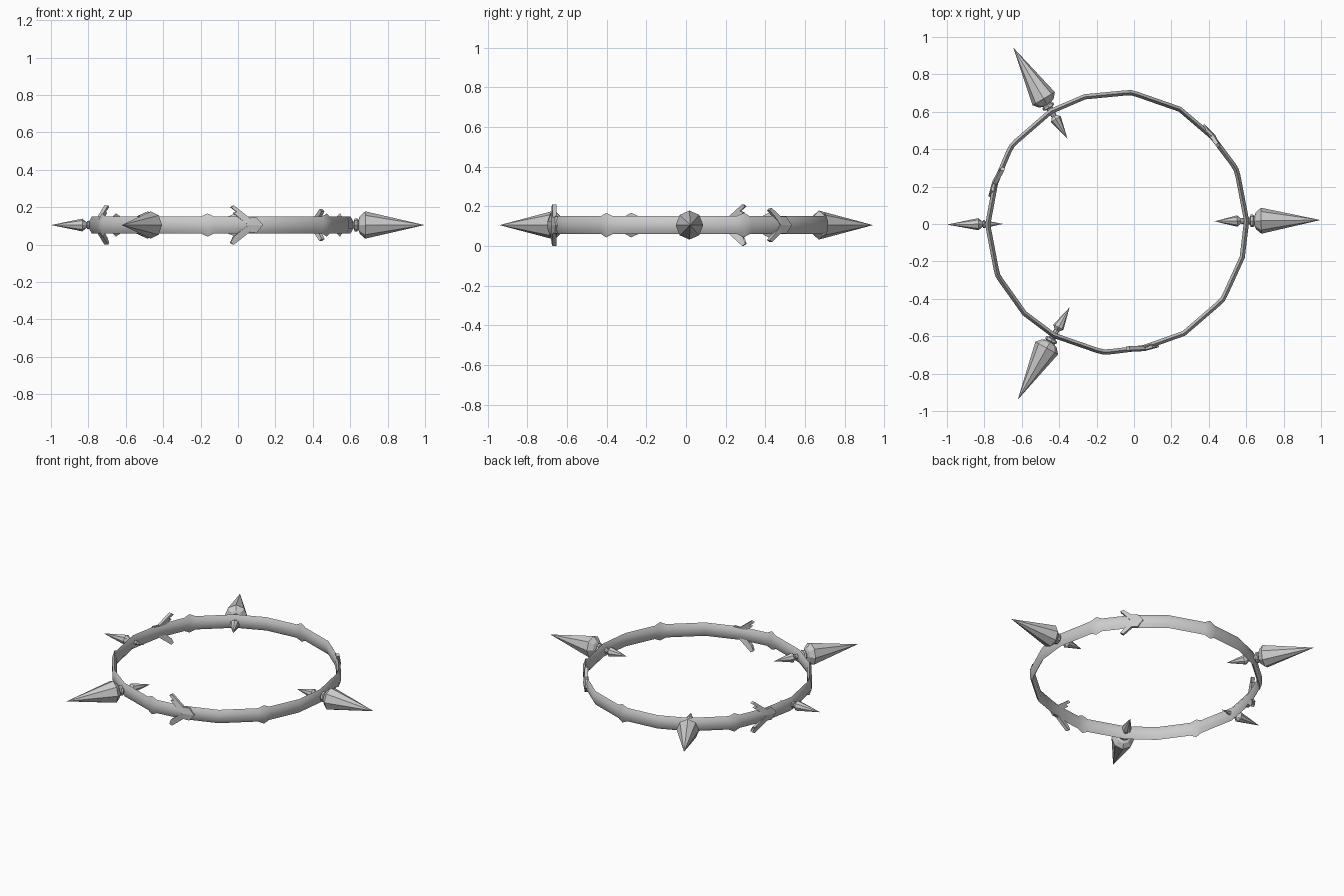
import bpy, bmesh
from math import radians, cos, sin, pi, sqrt

if "Cube" in bpy.data.objects:
    bpy.data.objects.remove(bpy.data.objects["Cube"])

CENTRE = (-0.09, 0.008, 0.105)   # ring centre
TURN = 0.7                       # slight twist of the three-fold layout, degrees


def finish(name, bm, angle=None):
    bmesh.ops.recalc_face_normals(bm, faces=bm.faces[:])
    mesh = bpy.data.meshes.new(name)
    bm.to_mesh(mesh)
    bm.free()
    obj = bpy.data.objects.new(name, mesh)
    bpy.context.collection.objects.link(obj)
    obj.location = CENTRE
    if angle:
        bpy.context.view_layer.objects.active = obj
        obj.select_set(True)
        bpy.ops.object.shade_smooth_by_angle(angle=radians(angle))
        obj.select_set(False)
    return obj


def band():
    """Uneven band with thin edges that rise to small barbs."""
    # angle, outer radius, half height; repeated three times
    third = [(0.7, .706, .045), (21, .706, .045), (24, .710, .062),
             (27, .706, .045), (42, .698, .045), (61, .706, .045),
             (81, .707, .045), (84, .712, .062), (87, .707, .045),
             (104.5, .708, .045)]
    bm = bmesh.new()
    loops = []
    for k in range(3):
        for a, r, h in third:
            t = radians(a + 120 * k)
            section = ((r, -.02), (r, .02), (r - .014, h),
                       (r - .028, .02), (r - .028, -.02), (r - .014, -h))
            loops.append([bm.verts.new((q * cos(t), q * sin(t), z)) for q, z in section])
    for i, a in enumerate(loops):
        b = loops[(i + 1) % len(loops)]
        for j in range(6):
            bm.faces.new((a[j], b[j], b[(j + 1) % 6], a[(j + 1) % 6]))
    finish("ring_band", bm, 40)


def spike(name, profile, angle, sides=8, wide=0.95):
    """Lathe (distance, radius) pairs around a radial axis."""
    bm = bmesh.new()
    rings = []
    for d, r in profile:
        if r == 0:
            rings.append([bm.verts.new((d, 0, 0))])
        else:
            rings.append([bm.verts.new((d, wide * r * sin(2 * pi * i / sides),
                                        r * cos(2 * pi * i / sides))) for i in range(sides)])
    for a, b in zip(rings, rings[1:]):
        for i in range(sides):
            j = (i + 1) % sides
            if len(a) == 1:
                bm.faces.new((a[0], b[i], b[j]))
            elif len(b) == 1:
                bm.faces.new((a[i], b[0], a[j]))
            else:
                bm.faces.new((a[i], b[i], b[j], a[j]))
    finish(name, bm).rotation_euler.z = radians(angle)


# Upper edge of a chevron, from notch to front shoulder: (along ring, height)
LONG = [(-.045, .035), (-.08, .065), (-.06, .070), (-.092, .095), (-.075, .105),
        (.008, .038), (.045, .043)]
SHORT = [(-.035, .045), (-.062, .075), (-.045, .085), (.008, .042), (.045, .043)]


def arrow_plate(name, edge, angle):
    """Chevron hugging the outer face of the band, prongs leaning inward."""
    pts = [(0, 0)] + edge + [(.08, 0)] + [(u, -z) for u, z in reversed(edge)]
    mid = len(edge) + 1
    bm = bmesh.new()

    def skin(r):
        return [bm.verts.new((sqrt(r * r - u * u) - .17 * abs(z), u, z)) for u, z in pts]

    outer, inner = skin(.703), skin(.682)
    for s in (outer, inner):                     # two mirrored halves per skin
        bm.faces.new(s[:mid + 1])
        bm.faces.new(s[mid:] + s[:1])
    for i in range(len(pts)):
        j = (i + 1) % len(pts)
        bm.faces.new((outer[i], outer[j], inner[j], inner[i]))
    bmesh.ops.triangulate(bm, faces=[f for f in bm.faces if len(f.verts) > 4])
    finish(name, bm).rotation_euler.z = radians(angle)


band()

# Three large spikes with collars and inward points
LARGE = [(.52, 0), (.642, .032), (.660, .015), (.71, .020), (.714, .035), (.727, .035),
         (.733, .026), (.742, .048), (.77, .073), (1.087, 0)]
for n in range(3):
    spike(f"large_spike_{n + 1}", LARGE, TURN + 120 * n)

# Chevron plates between the spikes, one without the long prongs
arrow_plate("arrow_plate_front", LONG, 282)
arrow_plate("arrow_plate_left", LONG, 162)
arrow_plate("arrow_plate_right", SHORT, 42)

# Single small spike
SMALL = [(.61, 0), (.675, .014), (.70, .012), (.708, .022), (.716, .022), (.72, .014),
         (.728, .022), (.742, .034), (.91, 0)]
spike("small_spike", SMALL, 180 + TURN)
